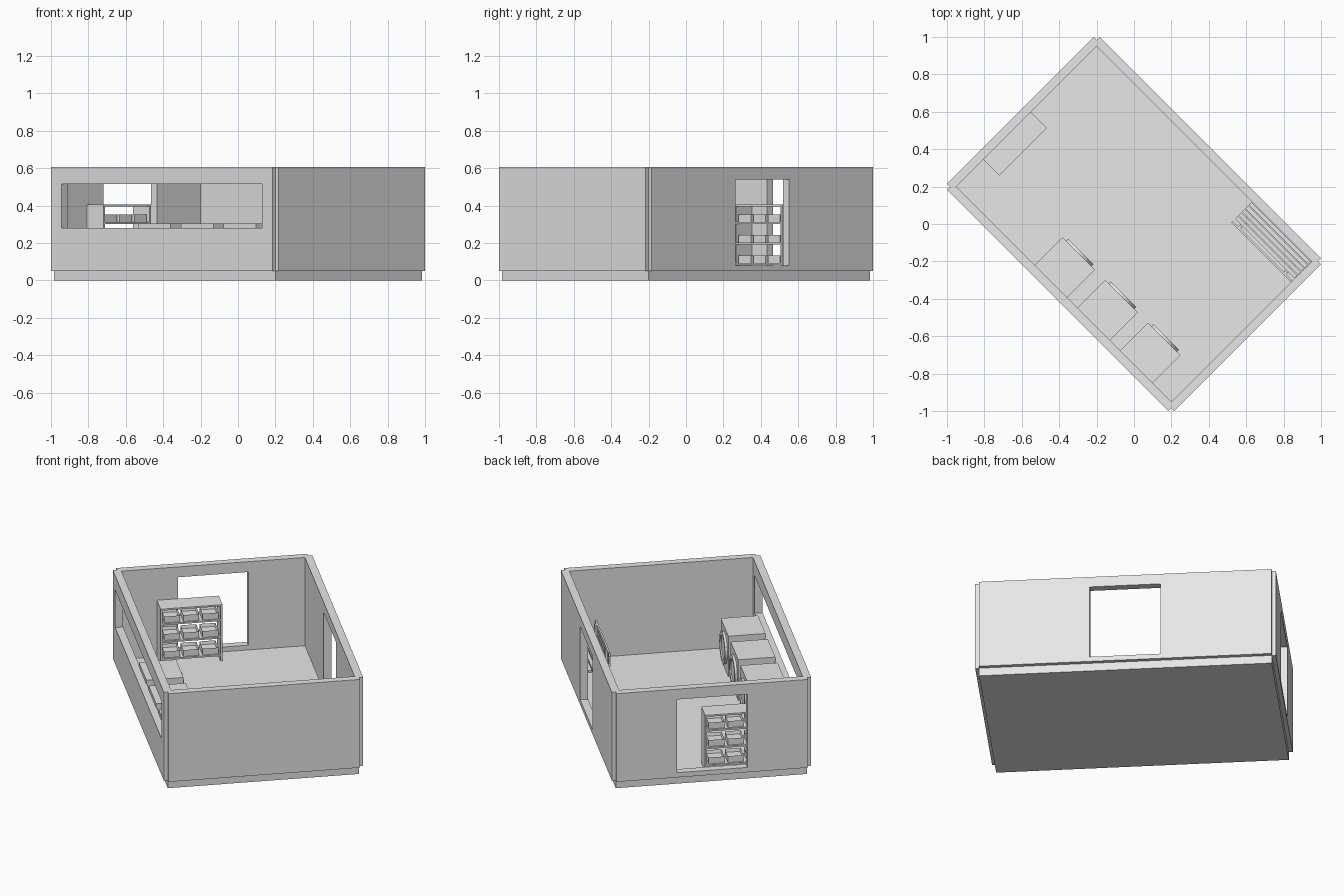
import bpy, bmesh, math
from mathutils import Matrix, Vector

if "Cube" in bpy.data.objects:
    bpy.data.objects.remove(bpy.data.objects["Cube"])

# Room frame: x = long side, y = short side, turned -45 degrees about z
TURN = Matrix.Rotation(-math.pi / 4, 4, 'Z')
A, B, T = 0.837, 0.554, 0.046       # half length, half width, wall thickness
FLOOR, TOP = 0.05, 0.605

grey = bpy.data.materials.new("plain_grey")
grey.diffuse_color = (0.8, 0.8, 0.8, 1)
grey.use_nodes = True
grey.node_tree.nodes["Principled BSDF"].inputs["Base Color"].default_value = grey.diffuse_color


def finish(name, bm):
    bm.transform(TURN)
    bmesh.ops.recalc_face_normals(bm, faces=bm.faces)
    me = bpy.data.meshes.new(name)
    bm.to_mesh(me)
    bm.free()
    me.materials.append(grey)
    ob = bpy.data.objects.new(name, me)
    bpy.context.collection.objects.link(ob)
    return ob


def add_box(bm, x0, x1, y0, y1, z0, z1):
    m = Matrix.Translation(((x0 + x1) / 2, (y0 + y1) / 2, (z0 + z1) / 2))
    m = m @ Matrix.Diagonal((x1 - x0, y1 - y0, z1 - z0, 1))
    return bmesh.ops.create_cube(bm, size=1, matrix=m)["verts"]


def box(name, *b):
    bm = bmesh.new()
    add_box(bm, *b)
    return finish(name, bm)


def wall(name, bounds, hole=None):
    ob = box(name, *bounds)
    if hole:
        cutter = box("cutter", *hole)
        cutter.hide_render = True
        mod = ob.modifiers.new("opening", 'BOOLEAN')
        mod.operation, mod.solver, mod.object = 'DIFFERENCE', 'EXACT', cutter
        dg = bpy.context.evaluated_depsgraph_get()
        me = bpy.data.meshes.new_from_object(ob.evaluated_get(dg))
        ob.modifiers.clear()
        ob.data = me
        bpy.data.objects.remove(cutter)


# Floor and walls
h = T / 2
box("floor", -A, A, -B, B, 0, FLOOR)
wall("window_wall", (-A, A, -B - h, -B + h, FLOOR, TOP),
     (-0.757, 0.757, -B - 0.1, -B + 0.1, 0.28, 0.515))
wall("door_wall", (-A, A, B - h, B + h, FLOOR, TOP),
     (-0.203, 0.203, B - 0.1, B + 0.1, 0.08, 0.54))
wall("end_wall_open", (-A - h, -A + h, -B, B, FLOOR, TOP),
     (-A - 0.1, -A + 0.1, -0.203, 0.203, 0.08, 0.54))
wall("end_wall_solid", (A - h, A + h, -B, B, FLOOR, TOP))

# Washing machines with round doors
for i in range(3):
    cx = -0.097 + i * 0.323
    box(f"washer_body_{i}", cx - 0.123, cx + 0.123, -0.535, -0.32, FLOOR, 0.305)
    bm = bmesh.new()
    n = 24
    # door ring: rectangular section (radius, depth) swept round
    section = [(0.096, -0.322), (0.096, -0.306), (0.074, -0.306), (0.074, -0.322)]
    rings = []
    for k in range(n):
        a = 2 * math.pi * k / n
        rings.append([bm.verts.new((cx + r * math.cos(a), y, 0.178 + r * math.sin(a)))
                      for r, y in section])
    for k in range(n):
        p, q = rings[k], rings[(k + 1) % n]
        for j in range(4):
            bm.faces.new((p[j], p[(j + 1) % 4], q[(j + 1) % 4], q[j]))
    finish(f"washer_door_ring_{i}", bm)
    bm = bmesh.new()
    m = Matrix.Translation((cx, -0.318, 0.178)) @ Matrix.Rotation(math.pi / 2, 4, 'X')
    bmesh.ops.create_cone(bm, cap_ends=True, segments=n, radius1=0.075, radius2=0.075,
                          depth=0.008, matrix=m)
    finish(f"washer_door_glass_{i}", bm)

# Storage shelf: side panels, boards and baskets
SX0, SX1, SY0, SY1 = -0.814, -0.692, -0.326, 0.033
for name, y in (("left", SY0), ("right", SY1 - 0.012)):
    box(f"shelf_side_{name}", SX0, SX1, y, y + 0.012, FLOOR, 0.395)
box("shelf_top", SX0, SX1, SY0, SY1, 0.395, 0.405)
for r, z in enumerate((0.082, 0.192, 0.302)):
    box(f"shelf_board_{r}", SX0, SX1, SY0 + 0.012, SY1 - 0.012, z, z + 0.01)
    for c in range(3):
        cy = (SY0 + SY1) / 2 + (c - 1) * 0.111
        bm = bmesh.new()
        add_box(bm, SX0 + 0.012, SX1 - 0.01, cy - 0.046, cy + 0.046, z + 0.01, z + 0.05)
        # hollow the top
        bm.normal_update()
        top = max(bm.faces, key=lambda f: f.calc_center_median().z)
        bmesh.ops.inset_region(bm, faces=[top], thickness=0.006)
        bmesh.ops.translate(bm, verts=top.verts, vec=Vector((0, 0, -0.02)))
        finish(f"basket_{r}_{c}", bm)

# Slatted bench, back towards the room
BX0, BX1 = 0.362, 0.812
for i in range(5):
    y = 0.402 + i * 0.026
    box(f"bench_seat_slat_{i}", BX0, BX1, y, y + 0.021, 0.17, 0.184)
for i in range(3):
    z = 0.2 + i * 0.031
    box(f"bench_back_slat_{i}", BX0, BX1, 0.374, 0.384, z, z + 0.023)
for i, x in enumerate((0.413, 0.757)):
    box(f"bench_back_post_{i}", x - 0.009, x + 0.009, 0.384, 0.396, FLOOR, 0.285)
    box(f"bench_wall_leg_{i}", x - 0.009, x + 0.009, 0.505, 0.523, FLOOR, 0.17)
    box(f"bench_crossbar_{i}", x - 0.009, x + 0.009, 0.396, 0.523, 0.155, 0.17)
